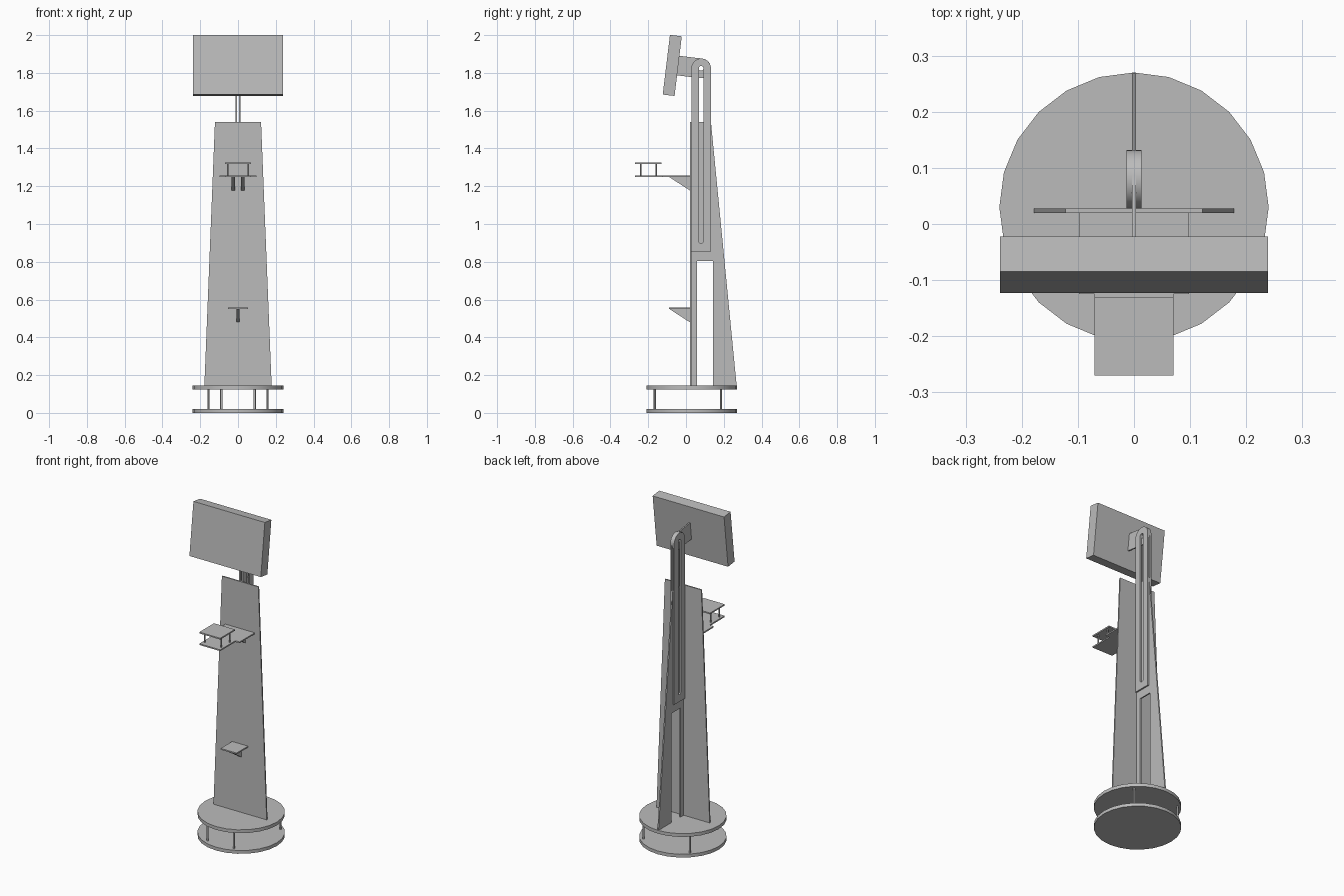
import bpy, bmesh
from math import sin, cos, pi, radians
from mathutils import Matrix, Vector

if "Cube" in bpy.data.objects:
    bpy.data.objects.remove(bpy.data.objects["Cube"], do_unlink=True)

grey = bpy.data.materials.new("plain grey")
grey.use_nodes = True
grey.diffuse_color = (0.5, 0.5, 0.5, 1)
grey.node_tree.nodes["Principled BSDF"].inputs["Base Color"].default_value = (0.5, 0.5, 0.5, 1)

# Profile planes: (first axis, second axis, thickness axis)
AXES = {"x": "yzx", "y": "xzy", "z": "xyz"}


def finish(name, bm):
    bmesh.ops.recalc_face_normals(bm, faces=bm.faces)
    mesh = bpy.data.meshes.new(name)
    bm.to_mesh(mesh)
    bm.free()
    mesh.materials.append(grey)
    mesh.shade_smooth()
    mesh.set_sharp_from_angle(angle=radians(30))
    obj = bpy.data.objects.new(name, mesh)
    bpy.context.collection.objects.link(obj)
    return obj


def plate(name, axis, low, high, *loops):
    """Flat plate cut from an outline and optional holes, between low and high on axis."""
    bm = bmesh.new()
    u, v, w = AXES[axis]
    edges = []
    for loop in loops:
        verts = []
        for a, b in loop:
            co = Vector()
            setattr(co, u, a)
            setattr(co, v, b)
            setattr(co, w, low)
            verts.append(bm.verts.new(co))
        edges += [bm.edges.new((verts[i - 1], verts[i])) for i in range(len(verts))]
    bmesh.ops.triangle_fill(bm, edges=edges, use_beauty=True)
    bmesh.ops.dissolve_limit(bm, angle_limit=0.01, verts=bm.verts, edges=bm.edges)
    grown = bmesh.ops.extrude_face_region(bm, geom=bm.faces[:])["geom"]
    shift = Vector()
    setattr(shift, w, high - low)
    bmesh.ops.translate(bm, vec=shift, verts=[g for g in grown if isinstance(g, bmesh.types.BMVert)])
    return finish(name, bm)


def rect(a0, a1, b0, b1):
    return [(a0, b0), (a1, b0), (a1, b1), (a0, b1)]


def arc(a, b, r, start, end, steps=16):
    angles = [radians(start + (end - start) * i / steps) for i in range(steps + 1)]
    return [(a + r * cos(t), b + r * sin(t)) for t in angles]


def cylinder(name, x, y, z0, z1, radius, sides):
    bm = bmesh.new()
    bmesh.ops.create_cone(bm, cap_ends=True, segments=sides, radius1=radius, radius2=radius,
                          depth=z1 - z0, matrix=Matrix.Translation((x, y, (z0 + z1) / 2)))
    return finish(name, bm)


# Round base: two discs held apart by four posts
cylinder("base_disc", 0, 0.03, 0, 0.02, 0.24, 24)
cylinder("base_top_disc", 0, 0.03, 0.125, 0.145, 0.24, 24)
for side, s in (("left", 1), ("right", -1)):
    cylinder(f"base_front_post_{side}", s * 0.088, -0.165, 0.02, 0.125, 0.006, 12)
    cylinder(f"base_back_post_{side}", s * 0.156, 0.185, 0.02, 0.125, 0.006, 12)

# Tapered front board and the fin that braces it
plate("front_board", "y", 0.02, 0.028, [(-0.178, 0.145), (0.178, 0.145), (0.122, 1.54), (-0.122, 1.54)])
plate("back_fin", "x", -0.004, 0.004,
      [(0.028, 0.145), (0.058, 0.145), (0.058, 0.805), (0.143, 0.805), (0.143, 0.145),
       (0.268, 0.145), (0.132, 1.54), (0.028, 1.54)])

# Pair of slotted arms either side of the fin
PIVOT_Y, PIVOT_Z, ARM_R, SLOT_R = 0.08, 1.824, 0.052, 0.0125
arm_outline = arc(PIVOT_Y, PIVOT_Z, ARM_R, 0, 180) + [(PIVOT_Y - ARM_R, 0.855), (PIVOT_Y + ARM_R, 0.855)]
slot = arc(PIVOT_Y, PIVOT_Z, SLOT_R, 0, 180, 10) + arc(PIVOT_Y, 0.91, SLOT_R, 180, 360, 10)
plate("slotted_arm_left", "x", 0.004, 0.013, arm_outline, slot)
plate("slotted_arm_right", "x", -0.013, -0.004, arm_outline, slot)

# Screen and its round-ended bracket, tilted together about the pivot
tilt = Matrix.Translation((0, PIVOT_Y, PIVOT_Z)) @ Matrix.Rotation(radians(-6.9), 4, "X")
hole = arc(0, 0, SLOT_R, 0, 342, 19)
bracket = plate("screen_bracket", "x", -0.004, 0.004,
                arc(0, 0, ARM_R, -90, 90) + [(-0.125, ARM_R), (-0.125, -ARM_R)], hole)
screen = plate("screen", "x", -0.239, 0.239, rect(-0.185, -0.122, -0.162, 0.156))
for part in (bracket, screen):
    part.data.transform(tilt)

# Upper shelf: stepped tray with a small raised deck on four posts
plate("upper_shelf", "z", 1.248, 1.256,
      [(-0.07, -0.27), (0.07, -0.27), (0.07, -0.125), (0.098, -0.125),
       (0.098, 0.02), (-0.098, 0.02), (-0.098, -0.125), (-0.07, -0.125)])
plate("raised_deck", "z", 1.318, 1.326, rect(-0.07, 0.07, -0.27, -0.13))
for side, s in (("left", 1), ("right", -1)):
    for end, y in (("front", -0.24), ("back", -0.158)):
        cylinder(f"deck_{end}_post_{side}", s * 0.055, y, 1.256, 1.318, 0.004, 12)

# Lower shelf
plate("lower_shelf", "z", 0.55, 0.558, rect(-0.053, 0.053, -0.09, 0.02))


# Triangular gussets under the shelves
def gusset(name, x, top):
    plate(name, "x", x - 0.009, x + 0.009, [(-0.088, top), (0.02, top), (0.02, top - 0.07)])


gusset("upper_gusset_left", 0.026, 1.248)
gusset("upper_gusset_right", -0.026, 1.248)
gusset("lower_gusset", 0, 0.55)
